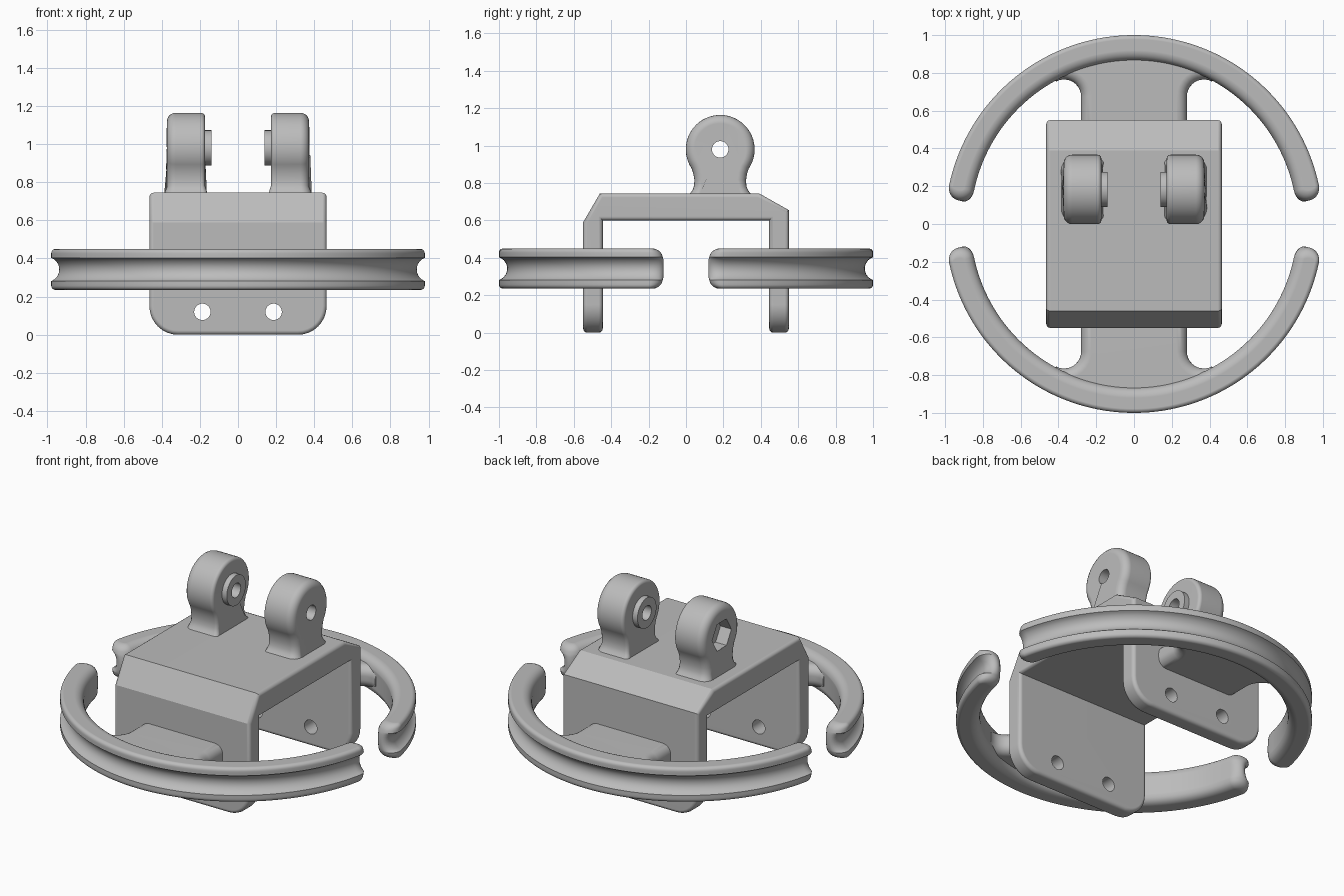
import bpy, bmesh
from math import sin, cos, pi, radians, sqrt, asin
from mathutils import Matrix, Vector

if "Cube" in bpy.data.objects:
    bpy.data.objects.remove(bpy.data.objects["Cube"])

gray = bpy.data.materials.new("plain_gray")
gray.use_nodes = True
gray.diffuse_color = (0.5, 0.5, 0.5, 1)
gray.node_tree.nodes["Principled BSDF"].inputs["Base Color"].default_value = (0.5, 0.5, 0.5, 1)


def make(name, bm):
    bmesh.ops.recalc_face_normals(bm, faces=bm.faces)
    mesh = bpy.data.meshes.new(name)
    bm.to_mesh(mesh)
    bm.free()
    mesh.materials.append(gray)
    ob = bpy.data.objects.new(name, mesh)
    bpy.context.collection.objects.link(ob)
    return ob


def activate(ob):
    bpy.ops.object.select_all(action='DESELECT')
    ob.select_set(True)
    bpy.context.view_layer.objects.active = ob


def cut(ob, cutter):
    activate(ob)
    mod = ob.modifiers.new("cut", 'BOOLEAN')
    mod.operation, mod.solver, mod.object = 'DIFFERENCE', 'EXACT', cutter
    bpy.ops.object.modifier_apply(modifier=mod.name)


def finish(ob):
    activate(ob)
    bpy.ops.object.shade_smooth_by_angle(angle=radians(26))
    mod = ob.modifiers.new("weighted_normals", 'WEIGHTED_NORMAL')
    mod.keep_sharp = True


def stack(loops):
    """Closed solid through a list of matching loops."""
    bm = bmesh.new()
    rows = [[bm.verts.new(p) for p in loop] for loop in loops]
    n = len(rows[0])
    for a, b in zip(rows, rows[1:]):
        for i in range(n):
            j = (i + 1) % n
            bm.faces.new((a[i], a[j], b[j], b[i]))
    bm.faces.new(rows[0])
    bm.faces.new(rows[-1])
    bmesh.ops.recalc_face_normals(bm, faces=bm.faces)
    return bm


def bevel(bm, edges, size, segments=5):
    bmesh.ops.bevel(bm, geom=edges, offset=size, offset_type='OFFSET',
                    segments=segments, profile=0.5, affect='EDGES')


def cylinder(name, centre, axis, radius, depth, sides=40):
    bm = bmesh.new()
    bmesh.ops.create_cone(bm, cap_ends=True, segments=sides, radius1=radius,
                          radius2=radius, depth=depth)
    turn = Matrix.Rotation(pi / 2, 4, axis)
    bmesh.ops.transform(bm, matrix=Matrix.Translation(centre) @ turn, verts=bm.verts)
    return make(name, bm)


def arc(cx, cy, r, start, end, n):
    steps = [radians(start + (end - start) * i / n) for i in range(n + 1)]
    return [(cx + r * cos(a), cy + r * sin(a)) for a in steps]


# Bracket: folded channel with rounded flange corners
HALF = 0.465
section = [(-.55, 0), (-.55, .59), (-.46, .745), (.39, .745), (.55, .655), (.55, 0),
           (.445, 0), (.445, .6), (-.445, .6), (-.445, 0)]
bm = stack([[(x, y, z) for y, z in section] for x in (-HALF, HALF)])
corners = [e for e in bm.edges if all(v.co.z < .01 and abs(v.co.x) > .4 for v in e.verts)
           and abs(e.verts[0].co.x - e.verts[1].co.x) < .01]
bevel(bm, corners, 0.15, 8)
bm.normal_update()
rims = [e for e in bm.edges if e.is_convex and e.calc_face_angle(0) > radians(80)]
bevel(bm, rims, 0.022, 4)
bracket = make("bracket", bm)
for x in (-.187, .187):
    drill = cylinder("drill", (x, 0, .12), 'X', .043, 2)
    cut(bracket, drill)
    bpy.data.objects.remove(drill)
finish(bracket)

# Grooved rim halves with rounded ends
MID = 0.3425
R_IN, TOP, SMALL, LARGE = 0.865, 0.1075, 0.022, 0.055


def outer_inset(h):
    if h > TOP - SMALL:
        return SMALL - sqrt(max(0, SMALL ** 2 - (h - TOP + SMALL) ** 2))
    return max(0, sqrt(max(0, .064 ** 2 - h * h)) - .02)


def inner_inset(h):
    if h < TOP - LARGE:
        return 0
    return LARGE - sqrt(max(0, LARGE ** 2 - (h - TOP + LARGE) ** 2))


def rim_loop(h, turn):
    ro, ri = 1 - outer_inset(abs(h)), R_IN + inner_inset(abs(h))
    mid, half = (ro + ri) / 2, (ro - ri) / 2
    reach = (1 - R_IN) / 2 - inner_inset(abs(h))
    a0 = asin(.19 / .9325)
    a1 = pi - a0
    polar = [(ro, a0 + (a1 - a0) * i / 72) for i in range(73)]
    polar += [(mid + half * cos(t), a1 + reach * sin(t) / mid)
              for t in (pi * i / 12 for i in range(1, 12))]
    polar += [(ri, a1 + (a0 - a1) * i / 72) for i in range(73)]
    polar += [(mid - half * cos(t), a0 - reach * sin(t) / mid)
              for t in (pi * i / 12 for i in range(1, 12))]
    return [(r * cos(a + turn), r * sin(a + turn), MID + h) for r, a in polar]


heights = [TOP, .1068, .104, .099, .093, .0855, .075, .0608, .055, .045, .03, .015]
levels = heights + [0] + [-h for h in reversed(heights)]

# Webs joining each rim half to the bracket, flared into the rim
right_side = [(.28, .46)] + arc(.37, .675, .09, 180, 61.3, 10)
far_edge = arc(0, 0, .945, 61.3, 118.7, 16)
web_plan = right_side + far_edge + [(-x, y) for x, y in reversed(right_side)]

for side, turn, sign in (("back", 0, 1), ("front", pi, -1)):
    finish(make(side + "_rim", stack([rim_loop(h, turn) for h in levels])))
    bm = stack([[(sign * x, sign * y, MID + h) for x, y in web_plan] for h in (-.068, .068)])
    edges = [e for e in bm.edges if abs(e.verts[0].co.z - e.verts[1].co.z) < .01]
    bevel(bm, edges, 0.055, 6)
    finish(make(side + "_web", bm))

# Lugs: rounded eye on a necked foot, with an inner boss
EYE_Y, EYE_Z = 0.183, 0.98
neck = [(.143, .848), (.138, .815), (.14, .785), (.148, .762), (.163, .743), (.163, .7)]
lug_section = arc(0, EYE_Z, .184, -34, 214, 40)
lug_section += [(-y, z) for y, z in neck] + list(reversed(neck))

for side, sign in (("left", 1), ("right", -1)):
    bm = stack([[(x, y, z) for y, z in lug_section] for x in (-.1, .1)])
    for x, size in ((.1, .045), (-.1, .02)):
        edges = [e for e in bm.edges if all(abs(v.co.x - x) < .001 for v in e.verts)]
        bevel(bm, edges, size)
    for v in bm.verts:
        if v.co.z < .775:
            v.co.x *= 1 + (.775 - max(v.co.z, .74)) * 4
    for v in bm.verts:
        v.co = Vector((sign * (v.co.x + .273), v.co.y + EYE_Y, v.co.z))
    lug = make(side + "_lug", bm)
    boss = cylinder(side + "_lug_boss", (sign * .165, EYE_Y, EYE_Z), 'Y', .093, .05)
    pin = cylinder("pin", (sign * .27, EYE_Y, EYE_Z), 'Y', .044, .6)
    cut(lug, pin)
    cut(boss, pin)
    bpy.data.objects.remove(pin)
    if side == "right":
        # Hexagonal nut pocket on the outer face
        pocket = cylinder("pocket", (-.373, EYE_Y, EYE_Z), 'Y', .095, .15, 6)
        cut(lug, pocket)
        bpy.data.objects.remove(pocket)
    finish(lug)
    finish(boss)
